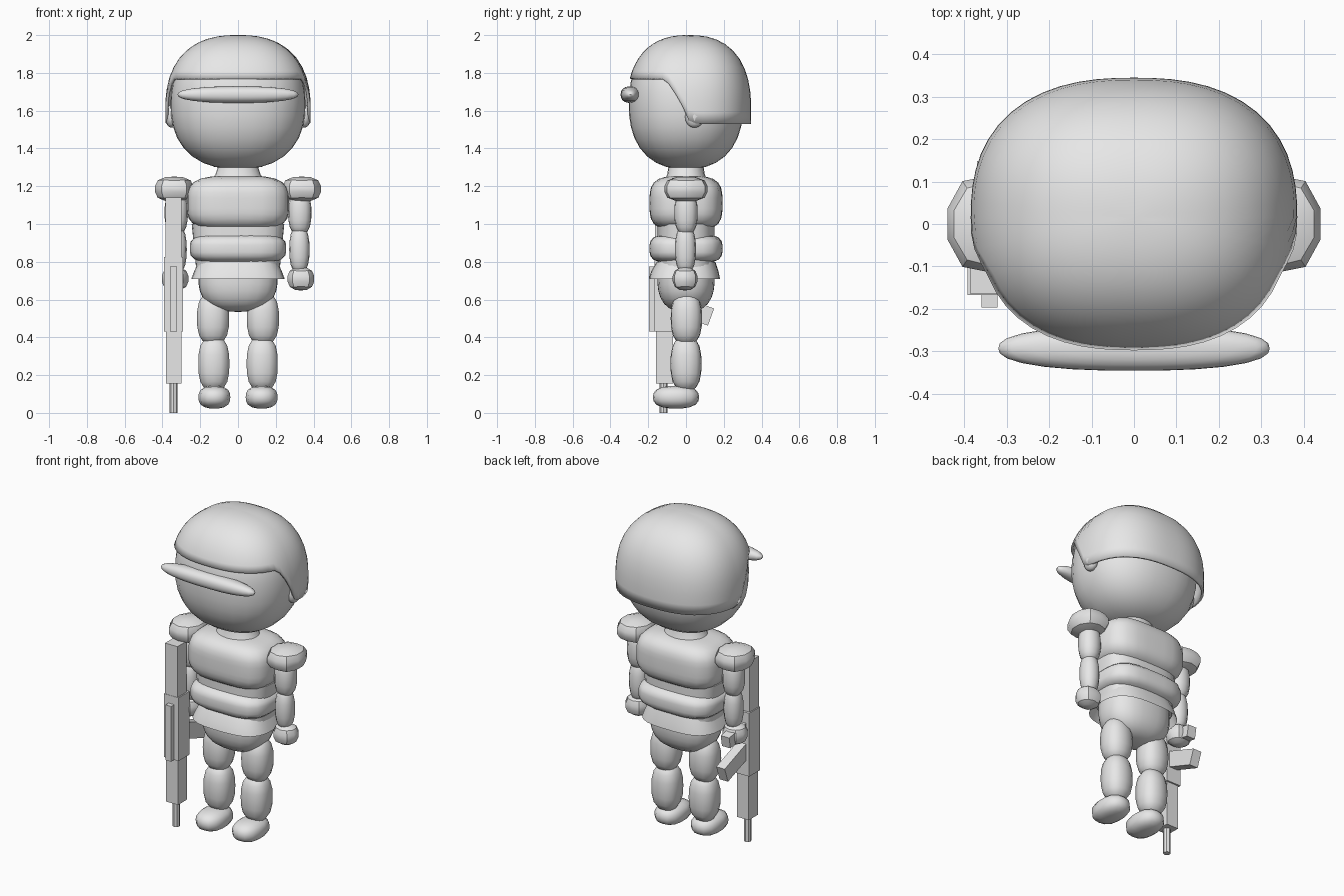
import bpy, bmesh, math
from mathutils import Vector, Matrix

if "Cube" in bpy.data.objects:
    bpy.data.objects.remove(bpy.data.objects["Cube"])

grey = bpy.data.materials.new("light grey")
grey.diffuse_color = (0.8, 0.8, 0.8, 1)
grey.use_nodes = True
grey.node_tree.nodes["Principled BSDF"].inputs["Base Color"].default_value = grey.diffuse_color


def finish(name, bm, smooth=True, angle=40):
    bmesh.ops.recalc_face_normals(bm, faces=bm.faces)
    me = bpy.data.meshes.new(name)
    bm.to_mesh(me)
    bm.free()
    me.materials.append(grey)
    ob = bpy.data.objects.new(name, me)
    bpy.context.collection.objects.link(ob)
    if smooth:
        bpy.ops.object.select_all(action='DESELECT')
        ob.select_set(True)
        bpy.context.view_layer.objects.active = ob
        bpy.ops.object.shade_smooth_by_angle(angle=math.radians(angle))
    return ob


def blob(name, c, r, n=2.0, seg=16, rings=10, angle=40):
    """Rounded-box ellipsoid: n = 2 is round, higher is boxier."""
    bm = bmesh.new()
    bmesh.ops.create_uvsphere(bm, u_segments=seg, v_segments=rings, radius=1)
    for v in bm.verts:
        d = sum(abs(k) ** n for k in v.co) ** (1 / n)
        v.co = Vector([c[i] + r[i] * v.co[i] / d for i in range(3)])
    return finish(name, bm, angle=angle)


def box(name, x, y, z, tilt=0):
    """Box from min/max ranges, tilted about x around its centre."""
    bm = bmesh.new()
    bmesh.ops.create_cube(bm, size=1)
    mid = Vector([(a + b) / 2 for a, b in (x, y, z)])
    size = [b - a for a, b in (x, y, z)]
    m = Matrix.Translation(mid) @ Matrix.Rotation(tilt, 4, 'X') @ Matrix.Diagonal((*size, 1))
    bm.transform(m)
    return finish(name, bm, smooth=False)


def loft(name, levels, n=3.0, seg=32, cap=True):
    """Stack of rounded rectangles: (z, half width, half depth, y centre)."""
    bm = bmesh.new()
    rows = []
    for z, a, b, cy in levels:
        row = []
        for i in range(seg):
            t = 2 * math.pi * i / seg
            c, s = math.cos(t), math.sin(t)
            d = (abs(c) ** n + abs(s) ** n) ** (1 / n)
            row.append(bm.verts.new((a * c / d, cy + b * s / d, z)))
        rows.append(row)
    for p, q in zip(rows, rows[1:]):
        for i in range(seg):
            j = (i + 1) % seg
            bm.faces.new((p[i], p[j], q[j], q[i]))
    if cap:
        bm.faces.new(rows[0])
        bm.faces.new(rows[-1])
    return finish(name, bm)


# head
blob("head", (0, 0, 1.635), (0.357, 0.303, 0.345), 2.35, 28, 18)


# helmet: high rim over the brow, low rim over ears and nape
def rim(y):
    pts = [(-1, 1.77), (-0.11, 1.77), (-0.03, 1.65), (0.01, 1.55), (0.06, 1.53), (1, 1.53)]
    for (y0, z0), (y1, z1) in zip(pts, pts[1:]):
        if y <= y1:
            return z0 + (z1 - z0) * (y - y0) / (y1 - y0)
    return 1.53


def helmet():
    seg, rows, n = 56, 12, 2.45
    a, b, c, cz, cy = 0.385, 0.33, 0.40, 1.6, 0.015

    def point(t, p):
        d = (math.sin(p) * math.cos(t), math.sin(p) * math.sin(t), math.cos(p))
        k = sum(abs(q) ** n for q in d) ** (1 / n)
        return Vector((a * d[0] / k, cy + b * d[1] / k, cz + c * d[2] / k))
    bm = bmesh.new()
    top = bm.verts.new((0, cy, cz + c))
    cols = []
    for i in range(seg):
        t = 2 * math.pi * i / seg
        lo, hi = 0.5, 2.2
        for _ in range(30):
            m = (lo + hi) / 2
            q = point(t, m)
            lo, hi = (m, hi) if q.z > rim(q.y) else (lo, m)
        cols.append([bm.verts.new(point(t, lo * (k + 1) / rows)) for k in range(rows)])
    for i in range(seg):
        p, q = cols[i], cols[(i + 1) % seg]
        bm.faces.new((top, p[0], q[0]))
        for k in range(rows - 1):
            bm.faces.new((p[k], p[k + 1], q[k + 1], q[k]))
    ob = finish("helmet", bm)
    mod = ob.modifiers.new("thickness", 'SOLIDIFY')
    mod.thickness = 0.015
    mod.offset = -1


helmet()
blob("visor", (0, -0.293, 1.685), (0.32, 0.053, 0.044), 2.4, 28, 12)

# torso
loft("neck", [(1.2, 0.17, 0.13, 0), (1.26, 0.12, 0.1, 0), (1.32, 0.1, 0.09, 0)], 2.2, 20)
blob("chest", (0, 0, 1.11), (0.27, 0.193, 0.145), 3.6, 28, 18)
loft("waist", [(0.75, 0.22, 0.15, 0), (0.9, 0.235, 0.15, 0), (1.0, 0.245, 0.15, 0)], 3)
blob("belly_band", (0, 0, 0.87), (0.255, 0.193, 0.08), 3.6, 28, 14)
loft("jacket_hem", [(0.71, 0.247, 0.188, -0.008), (0.75, 0.232, 0.178, -0.006),
                    (0.8, 0.21, 0.155, 0)], 3, cap=False)
blob("pelvis", (0, 0, 0.72), (0.21, 0.152, 0.185), 2.6, 24, 16)

# paired parts
for side, s in (("left", 1), ("right", -1)):
    blob(side + "_ear", (s * 0.352, 0.045, 1.57), (0.033, 0.05, 0.06), 2.2, 12, 8)
    blob(side + "_shoulder_pad", (s * 0.338, 0, 1.185), (0.104, 0.115, 0.066), 2.8, 10, 7, 35)
    blob(side + "_upper_arm", (s * 0.327, 0, 1.06), (0.062, 0.062, 0.12), 2.5, 12, 10)
    blob(side + "_forearm", (s * 0.325, -0.003, 0.865), (0.054, 0.056, 0.13), 2.4, 12, 10)
    blob(side + "_hand", (s * 0.333, -0.005, 0.71), (0.073, 0.066, 0.062), 2.5, 10, 7, 35)
    blob(side + "_thigh", (s * 0.132, 0.002, 0.5), (0.086, 0.083, 0.14), 2.6, 14, 10)
    blob(side + "_shin", (s * 0.128, 0, 0.26), (0.083, 0.082, 0.145), 2.7, 14, 10)
    blob(side + "_foot", (s * 0.125, -0.053, 0.083), (0.085, 0.122, 0.06), 2.6, 14, 10)

# rifle held muzzle-down in the right hand
box("rifle_stock", (-0.385, -0.30), (-0.165, -0.075), (0.8, 1.14))
box("rifle_receiver", (-0.392, -0.292), (-0.167, -0.06), (0.432, 0.825))
box("rifle_top_rail", (-0.36, -0.322), (-0.197, -0.165), (0.432, 0.775))
box("rifle_handguard", (-0.382, -0.30), (-0.16, -0.07), (0.155, 0.44))
box("rifle_magazine", (-0.37, -0.312), (-0.11, 0.14), (0.502, 0.598), math.radians(-20))
box("rifle_grip", (-0.37, -0.312), (-0.08, 0.1), (0.675, 0.745), math.radians(-10))

bm = bmesh.new()
bmesh.ops.create_cone(bm, cap_ends=True, segments=8, radius1=0.021, radius2=0.021, depth=0.17,
                      matrix=Matrix.Translation((-0.341, -0.118, 0.085)))
finish("rifle_barrel", bm, angle=30)
